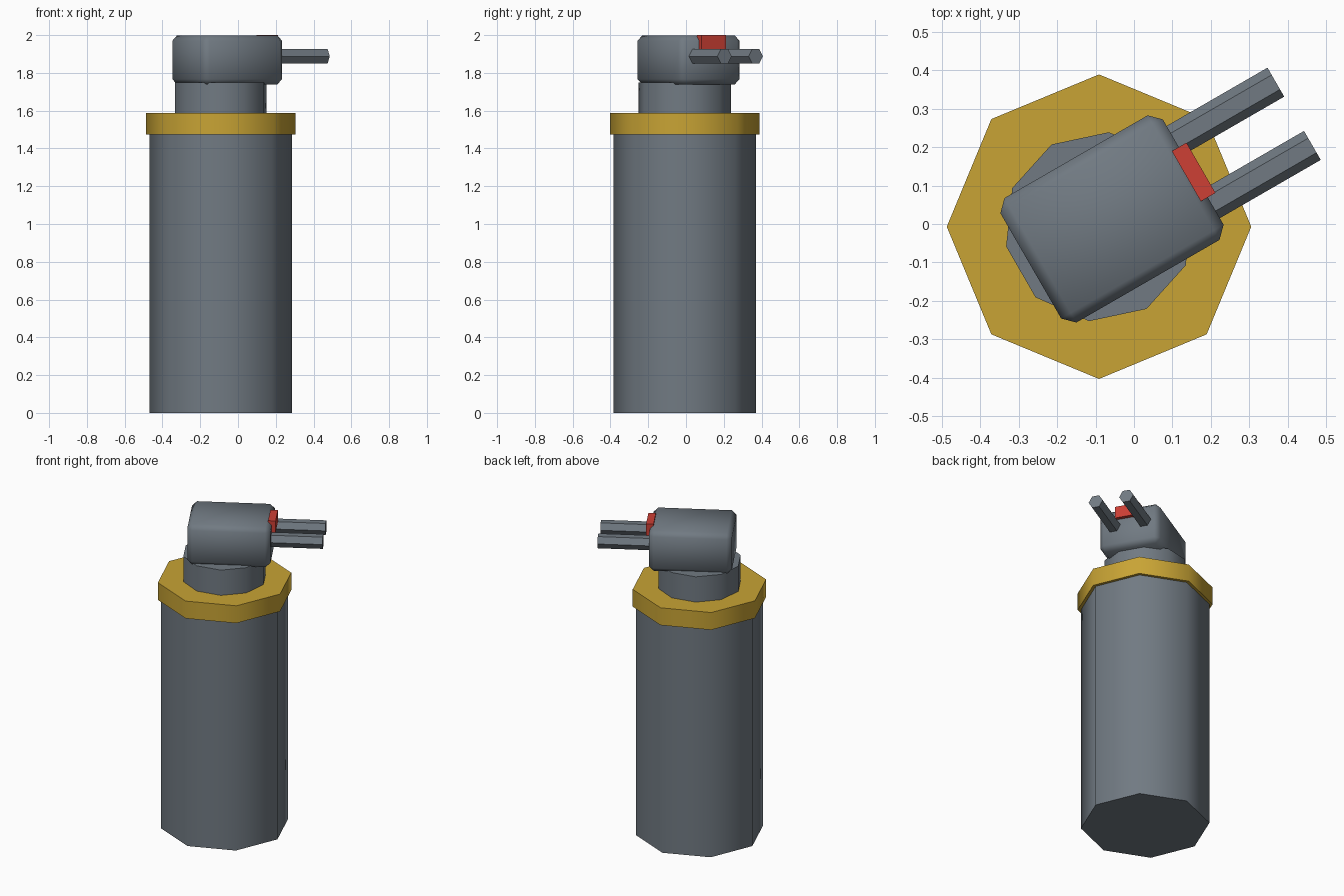
import bpy, math
from mathutils import Matrix, Vector

if "Cube" in bpy.data.objects:
    bpy.data.objects.remove(bpy.data.objects["Cube"])

def material(name, rgb):
    m = bpy.data.materials.new(name)
    m.diffuse_color = (*rgb, 1)
    m.use_nodes = True
    m.node_tree.nodes["Principled BSDF"].inputs["Base Color"].default_value = m.diffuse_color
    return m

GREY = material("slate grey", (0.165, 0.195, 0.225))
GOLD = material("gold", (0.58, 0.37, 0.035))
RED = material("red", (0.61, 0.05, 0.035))

CX, CY = -0.091, -0.007            # axis of the canister
TURN = math.radians(30)            # direction the head points
ROT = Matrix.Rotation(TURN, 4, 'Z')

def finish(name, mat, smooth):
    o = bpy.context.object
    o.name = name
    o.data.materials.append(mat)
    if smooth:
        bpy.ops.object.shade_smooth_by_angle(angle=math.radians(50))
    return o

def column(name, mat, sides, r, z0, z1, turn=0.0):
    bpy.ops.mesh.primitive_cylinder_add(vertices=sides, radius=r, depth=z1 - z0,
                                        location=(CX, CY, (z0 + z1) / 2),
                                        rotation=(0, 0, turn))
    return finish(name, mat, True)

def turned_box(name, mat, u0, u1, v0, v1, z0, z1, bevel=0.0):
    """Box given in the head's own axes: u forward, v sideways."""
    bpy.ops.mesh.primitive_cube_add(size=1)
    o = bpy.context.object
    o.data.transform(Matrix.Diagonal((u1 - u0, v1 - v0, z1 - z0, 1)))
    o.location = ROT @ Vector(((u0 + u1) / 2, (v0 + v1) / 2, (z0 + z1) / 2))
    o.rotation_euler.z = TURN
    if bevel:
        b = o.modifiers.new("bevel", 'BEVEL')
        b.width, b.segments = bevel, 1
        bpy.ops.object.modifier_apply(modifier="bevel")
    return finish(name, mat, bool(bevel))

# canister, collar and neck
column("canister_body", GREY, 8, 0.377, 0.0, 1.58)
column("collar_ring", GOLD, 8, 0.396, 1.475, 1.587)
column("neck", GREY, 10, 0.247, 1.57, 1.75, math.radians(30))

# head block and red plate on its front edge
turned_box("head_block", GREY, -0.287, 0.201, -0.147, 0.227, 1.738, 1.999, 0.029)
turned_box("front_plate", RED, 0.18, 0.224, -0.036, 0.115, 1.925, 2.0)

# two hexagonal prongs, flat side up
for side, v in (("left", 0.135), ("right", -0.055)):
    bpy.ops.mesh.primitive_cylinder_add(vertices=6, radius=0.0435, depth=0.334)
    o = bpy.context.object
    o.data.transform(Matrix.Rotation(math.pi / 2, 4, 'Y'))
    o.rotation_euler.z = TURN
    o.location = ROT @ Vector((0.337, v, 1.888))
    finish(side + "_prong", GREY, False)
